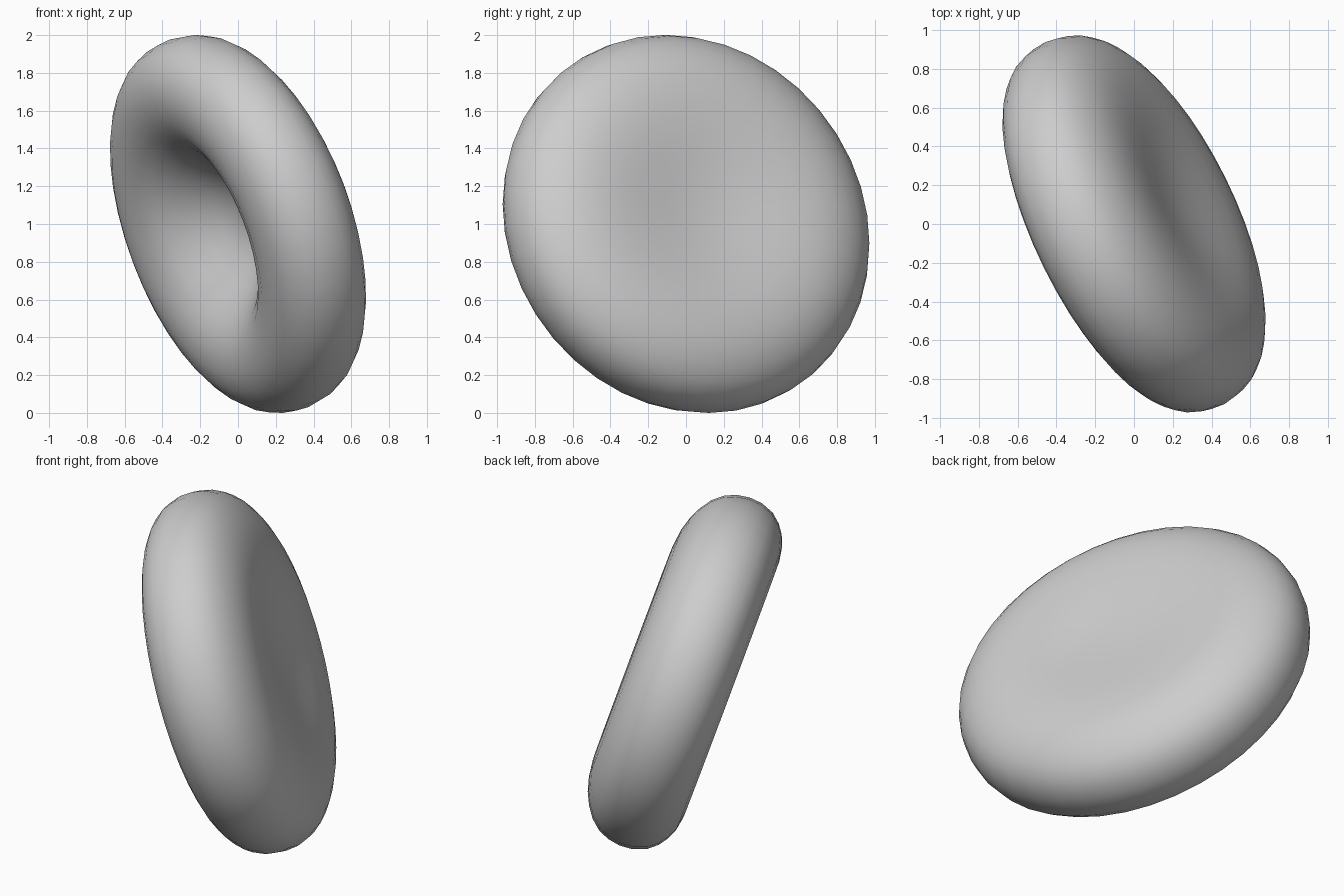
import bpy, bmesh, math
from mathutils import Vector, Matrix

if "Cube" in bpy.data.objects:
    bpy.data.objects.remove(bpy.data.objects["Cube"])

SEGMENTS = 40
AXIS = Vector((0.85, 0.42, 0.32)).normalized()

# Half cross-section (radius, height): deep hollow, round rim, domed back with shallow dimple
hollow = [(0, 0.115), (0.1, 0.107), (0.18, 0.082), (0.26, 0.035),
          (0.34, -0.035), (0.42, -0.112), (0.5, -0.182), (0.58, -0.232)]
rim = [(0.67, -0.262), (0.77, -0.27), (0.85, -0.256), (0.91, -0.23),
       (0.96, -0.194), (1.006, -0.14), (1.034, -0.065), (1.04, 0.01),
       (1.028, 0.083), (1.0, 0.147), (0.953, 0.203), (0.89, 0.248), (0.82, 0.282)]
dimple = [(0.74, 0.305), (0.64, 0.318), (0.52, 0.317), (0.39, 0.304),
          (0.25, 0.286), (0.12, 0.274), (0, 0.27)]
profile = hollow + rim + dimple

# Revolve the cross-section into a closed disc
bm = bmesh.new()
verts = [bm.verts.new((r, 0, h)) for r, h in profile]
edges = [bm.edges.new(pair) for pair in zip(verts, verts[1:])]
bmesh.ops.spin(bm, geom=verts + edges, cent=(0, 0, 0), axis=(0, 0, 1),
               angle=2 * math.pi, steps=SEGMENTS, use_merge=False)
bmesh.ops.remove_doubles(bm, verts=bm.verts, dist=0.0005)
bmesh.ops.recalc_face_normals(bm, faces=bm.faces)

# Tilt the disc, centre it and lift it onto the ground
tilt = AXIS.to_track_quat('Z', 'Y').to_matrix().to_4x4()
bmesh.ops.transform(bm, matrix=tilt, verts=bm.verts)
lo = [min(v.co[i] for v in bm.verts) for i in range(3)]
hi = [max(v.co[i] for v in bm.verts) for i in range(3)]
shift = Vector((-(lo[0] + hi[0]) / 2, -(lo[1] + hi[1]) / 2, -lo[2]))
bmesh.ops.transform(bm, matrix=Matrix.Translation(shift), verts=bm.verts)
for f in bm.faces:
    f.smooth = True

mesh = bpy.data.meshes.new("dimpled_disc")
bm.to_mesh(mesh)
bm.free()
disc = bpy.data.objects.new("dimpled_disc", mesh)
bpy.context.collection.objects.link(disc)

grey = bpy.data.materials.new("grey")
grey.diffuse_color = (0.61, 0.61, 0.61, 1)
grey.use_nodes = True
grey.node_tree.nodes["Principled BSDF"].inputs["Base Color"].default_value = grey.diffuse_color
mesh.materials.append(grey)
